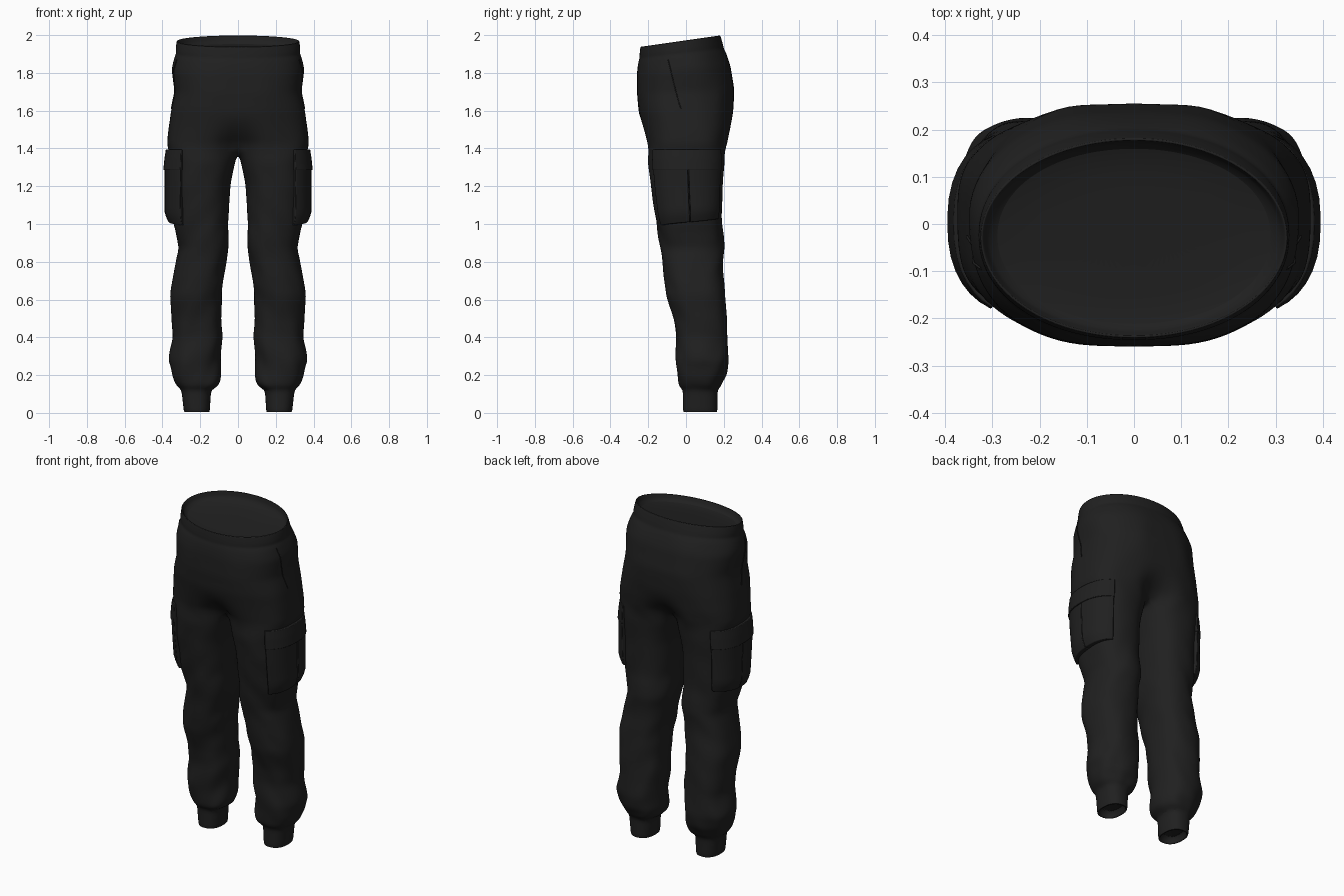
import bpy, bmesh, math
from mathutils import Vector, noise

cube = bpy.data.objects.get("Cube")
if cube:
    bpy.data.objects.remove(cube)

cloth = bpy.data.materials.new("black_cloth")
cloth.use_nodes = True
COLOUR = (0.0145, 0.0145, 0.0145, 1)
cloth.diffuse_color = COLOUR
shader = cloth.node_tree.nodes["Principled BSDF"]
shader.inputs["Base Color"].default_value = COLOUR
shader.inputs["Roughness"].default_value = 0.9

# Leg profile: height, inner x, outer x, front y, back y
LEG = [(1.345, .01, .362, -.202, .207), (1.2, .041, .354, -.187, .197),
       (1.0, .048, .347, -.157, .187), (.87, .05, .306, -.137, .207),
       (.75, .068, .342, -.117, .2), (.62, .082, .362, -.102, .205),
       (.5, .085, .358, -.068, .217), (.4, .086, .342, -.055, .22),
       (.28, .09, .366, -.05, .224), (.2, .092, .35, -.045, .214),
       (.16, .1, .333, -.04, .195), (.138, .112, .318, -.034, .186),
       (.122, .142, .3, -.017, .168), (0, .15, .286, -.016, .166)]
# Hip profile: height, outer x, front y, back y, squareness
HIP = [(1.974, .326, -.242, .182, 2), (1.92, .331, -.247, .198, 2.1),
       (1.905, .328, -.246, .2, 2.1), (1.89, .335, -.252, .21, 2.2),
       (1.82, .352, -.259, .237, 2.3), (1.7, .338, -.262, .257, 2.5),
       (1.6, .358, -.252, .25, 2.7), (1.5, .37, -.228, .238, 2.9),
       (1.42, .375, -.209, .221, 3.1)]
SIDES, OUTER = 32, 25
ANGLES = [math.radians(-135 + 360 * k / SIDES) for k in range(SIDES)]


def lookup(table, z):
    z = min(max(z, table[-1][0]), table[0][0])
    for a, b in zip(table, table[1:]):
        if z >= b[0]:
            f = (z - b[0]) / (a[0] - b[0])
            return [q + (p - q) * f for p, q in zip(a[1:], b[1:])]


def levels(table, gap):
    """Heights of a profile with long spans split."""
    out = [table[0][0]]
    for a, b in zip(table, table[1:]):
        n = max(1, math.ceil((a[0] - b[0]) / gap))
        out += [a[0] + (b[0] - a[0]) * i / n for i in range(1, n + 1)]
    return out


def rounded(angle, n):
    c, s = math.cos(angle), math.sin(angle)
    return (math.copysign(abs(c) ** (2 / n), c), math.copysign(abs(s) ** (2 / n), s))


def folds(x, y, z, amount):
    """Soft cloth creases running mostly across the leg."""
    return amount * noise.noise(Vector((x * 5, y * 5, z * 9 + x * 4)))


def leg_point(t, z, off=0.0, crease=0.0):
    xi, xo, yf, yb = lookup(LEG, z)
    c, s = rounded(t, 2.35)
    off += folds(c * .3, s * .3, z, crease)
    return Vector(((xi + xo) / 2 + c * ((xo - xi) / 2 + off),
                   (yf + yb) / 2 + s * ((yb - yf) / 2 + off), z))


def hip_point(t, z, off=0.0, crease=0.0):
    xo, yf, yb, n = lookup(HIP, z)
    c, s = rounded(t * 2 / 3, n)
    off += folds(c * .5, s * .5, z * .5, crease)
    x = max(0, c * (xo + off))
    # The centre seam curves inward towards the crotch
    cleft = .5 * min(max((1.58 - z) / .16, 0), 1) ** 2
    s *= 1 - cleft * math.exp(-(x / .07) ** 2)
    y = (yf + yb) / 2 + s * ((yb - yf) / 2 + off)
    # Fuller seat either side of the seam
    if s > 0:
        y += .008 * math.exp(-((x - .12) / .07) ** 2 - ((z - 1.64) / .12) ** 2)
    f = min(max((z - 1.6) / .37, 0), 1)
    return Vector((x, y, z + .143 * y * f))


def finish(name, bm, subdivide=0, bevel=0.0):
    """Turn a left half into a mirrored object."""
    bmesh.ops.remove_doubles(bm, verts=bm.verts, dist=.0003)
    bmesh.ops.recalc_face_normals(bm, faces=bm.faces)
    outermost = max(bm.faces, key=lambda f: f.calc_center_median().x)
    if outermost.normal.x < 0:
        bmesh.ops.reverse_faces(bm, faces=bm.faces)
    mesh = bpy.data.meshes.new(name)
    bm.to_mesh(mesh)
    bm.free()
    mesh.materials.append(cloth)
    obj = bpy.data.objects.new(name, mesh)
    bpy.context.collection.objects.link(obj)
    bpy.ops.object.select_all(action='DESELECT')
    obj.select_set(True)
    bpy.context.view_layer.objects.active = obj
    bpy.ops.object.shade_smooth_by_angle(angle=math.radians(60))
    obj.modifiers.new("mirror", 'MIRROR').merge_threshold = .0005
    if bevel:
        mod = obj.modifiers.new("bevel", 'BEVEL')
        mod.width, mod.segments = bevel, 2
    if subdivide:
        mod = obj.modifiers.new("smooth", 'SUBSURF')
        mod.levels = mod.render_levels = subdivide


# Trousers: lining, waistband, hips, crotch, leg and cuff as one loft
bm = bmesh.new()
rings = []


def add_ring(points):
    rings.append([bm.verts.new(p) for p in points])


rim = HIP[0][0]
middle = Vector((0, -.03, rim - .06))
for scale in (.35, .7):
    add_ring([middle + (hip_point(t, rim - .05, -.025) - middle) * scale
              for t in ANGLES[:OUTER]])
for drop, off in ((.045, -.027), (.02, -.014), (.001, -.005)):
    add_ring([hip_point(t, rim - drop, off) for t in ANGLES[:OUTER]])
for z in levels(HIP, .04)[:-1]:
    crease = .008 if z < 1.88 else 0
    add_ring([hip_point(t, z, 0, crease) for t in ANGLES[:OUTER]])
# The crotch ring closes the leg along a sagging centre seam
seat = [hip_point(t, HIP[-1][0], 0, .006) for t in ANGLES[:OUTER]]
steps = SIDES - OUTER + 1
for i in range(1, steps):
    p = seat[-1].lerp(seat[0], i / steps)
    seat.append(Vector((0, p.y, p.z - .034 * math.sin(math.pi * i / steps))))
add_ring(seat)
for z in levels(LEG, .04):
    crease = 0 if z < .13 else .006 if z > 1 else .011
    add_ring([leg_point(t, z, 0, crease) for t in ANGLES])
for z, off in ((.004, -.012), (.05, -.015)):
    add_ring([leg_point(t, z, off) for t in ANGLES])

for a, b in zip(rings, rings[1:]):
    closed = len(a) == SIDES
    for k in range(SIDES if closed else OUTER - 1):
        j = (k + 1) % SIDES
        bm.faces.new((a[k], a[j], b[j], b[k]))
bm.faces.new(rings[0])
bm.faces.new(rings[-1])
finish("trousers", bm, subdivide=1)


def panel(name, start, end, bottom, top, low_off, high_off, slope=0.0, tuck=1.0):
    """Raised cloth panel wrapped round the outside of the leg, thin at its ends."""
    bm = bmesh.new()
    nu, nv = 14, 10
    us = [0] + [i / nu for i in range(nu + 1)] + [1]
    vs = [0] + [i / nv for i in range(nv + 1)] + [1]
    grid = []
    for j, v in enumerate(vs):
        row = []
        for i, u in enumerate(us):
            edge = i in (0, len(us) - 1) or j in (0, len(vs) - 1)
            t = math.radians(start + (end - start) * u)
            z = bottom + (top - bottom) * v + slope * math.sin(t) * (1 - v)
            off = low_off + (high_off - low_off) * v
            off *= (.1 + .9 * math.cos(t * 1.25)) * min(1, tuck + v * 3)
            row.append(bm.verts.new(leg_point(t, z, -.02 if edge else off)))
        grid.append(row)
    for a, b in zip(grid, grid[1:]):
        for i in range(len(us) - 1):
            bm.faces.new((a[i], a[i + 1], b[i + 1], b[i]))
    finish(name, bm, bevel=.003)


# Cargo pockets with a centre pleat and a flap
panel("cargo_pocket_front", -54, 1, 1.01, 1.3, .04, .029, .02, .5)
panel("cargo_pocket_back", 1.6, 57, 1.01, 1.3, .043, .031, .02, .5)
panel("cargo_pocket_flap", -55, 58, 1.285, 1.395, .037, .02)


def piping(name, start, end, radius=.0025):
    """Thin raised seam between two (angle, height) spots on the hips."""
    curve = bpy.data.curves.new(name, 'CURVE')
    curve.dimensions = '3D'
    curve.bevel_depth = radius
    curve.materials.append(cloth)
    n = 10
    for side in (1, -1):
        line = curve.splines.new('POLY')
        line.points.add(n)
        for i, point in enumerate(line.points):
            t, z = (a + (b - a) * i / n for a, b in zip(start, end))
            p = hip_point(math.radians(t), z, .001, .008)
            point.co = (p.x * side, p.y, p.z, 1)
    obj = bpy.data.objects.new(name, curve)
    bpy.context.collection.objects.link(obj)


# Slanted hand pockets
piping("hand_pocket_seam", (-25, 1.88), (-4, 1.61))
